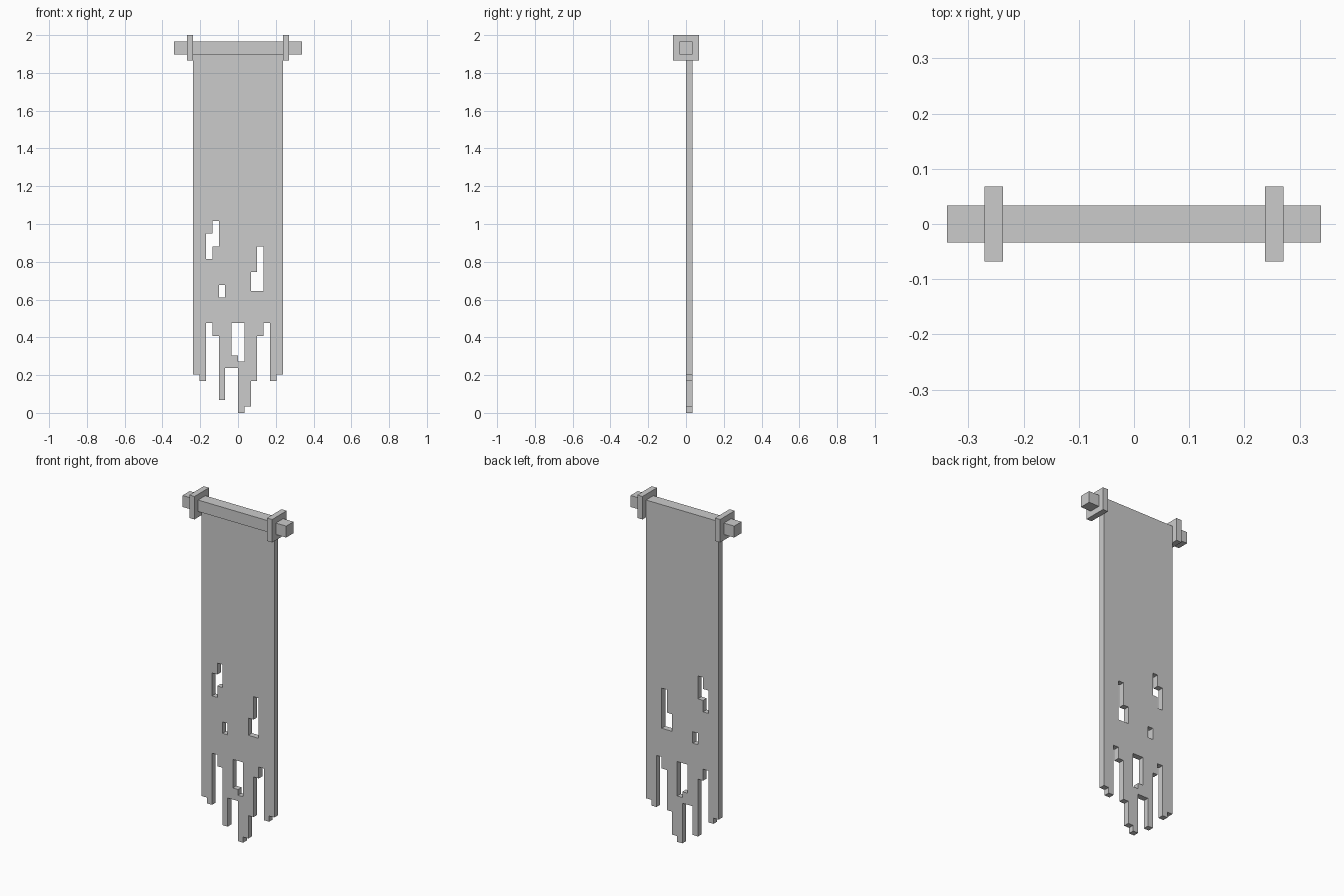
import bpy, bmesh

if "Cube" in bpy.data.objects:
    bpy.data.objects.remove(bpy.data.objects["Cube"])

U = 2 / 59  # one block unit; the model is 59 units tall


def box(name, lo, hi):
    bm = bmesh.new()
    bmesh.ops.create_cube(bm, size=1)
    for v in bm.verts:
        v.co = [U * (a + (c + 0.5) * (b - a)) for a, b, c in zip(lo, hi, v.co)]
    me = bpy.data.meshes.new(name)
    bm.to_mesh(me)
    bm.free()
    ob = bpy.data.objects.new(name, me)
    bpy.context.collection.objects.link(ob)
    return ob


# Rod and its two square collars
box("rod", (-10, -1, 56), (10, 1, 58))
box("collar_left", (-8, -2, 55), (-7, 2, 59))
box("collar_right", (7, -2, 55), (8, 2, 59))

# Cloth outline: top edge, then the ragged hem as one height per column
hem = [6, 5, 14, 12, 2, 7, 7, 0, 1, 5, 12, 14, 5, 6]
outline = [(7, 56), (-7, 56)]
for i, z in enumerate(hem):
    for p in ((i - 7, z), (i - 6, z)):
        if p != outline[-1]:
            outline.append(p)

# Torn holes
holes = [
    [(-5, 24), (-4, 24), (-4, 26), (-3, 26), (-3, 30), (-4, 30), (-4, 28), (-5, 28)],
    [(-3, 18), (-2, 18), (-2, 20), (-3, 20)],
    [(2, 19), (4, 19), (4, 26), (3, 26), (3, 22), (2, 22)],
    [(-1, 9), (0, 9), (0, 8), (1, 8), (1, 14), (-1, 14)],
]

# Cloth: filled flat curve with thickness, stood upright behind the rod's centre
cu = bpy.data.curves.new("cloth", 'CURVE')
cu.dimensions = '2D'
cu.fill_mode = 'BOTH'
cu.extrude = U / 2
for loop in [outline] + holes:
    sp = cu.splines.new('POLY')
    sp.points.add(len(loop) - 1)
    for pt, (x, z) in zip(sp.points, loop):
        pt.co = (x * U, z * U, 0, 1)
    sp.use_cyclic_u = True
    sp.use_smooth = False
cloth = bpy.data.objects.new("cloth", cu)
bpy.context.collection.objects.link(cloth)
cloth.rotation_euler.x = 1.5707963
cloth.location.y = U / 2

# Convert to a clean flat-shaded mesh
bpy.ops.object.select_all(action='DESELECT')
cloth.select_set(True)
bpy.context.view_layer.objects.active = cloth
bpy.ops.object.convert(target='MESH')
cloth = bpy.context.view_layer.objects.active
bm = bmesh.new()
bm.from_mesh(cloth.data)
bmesh.ops.remove_doubles(bm, verts=bm.verts, dist=1e-4)
bmesh.ops.recalc_face_normals(bm, faces=bm.faces)
for f in bm.faces:
    f.smooth = False
bm.to_mesh(cloth.data)
bm.free()
